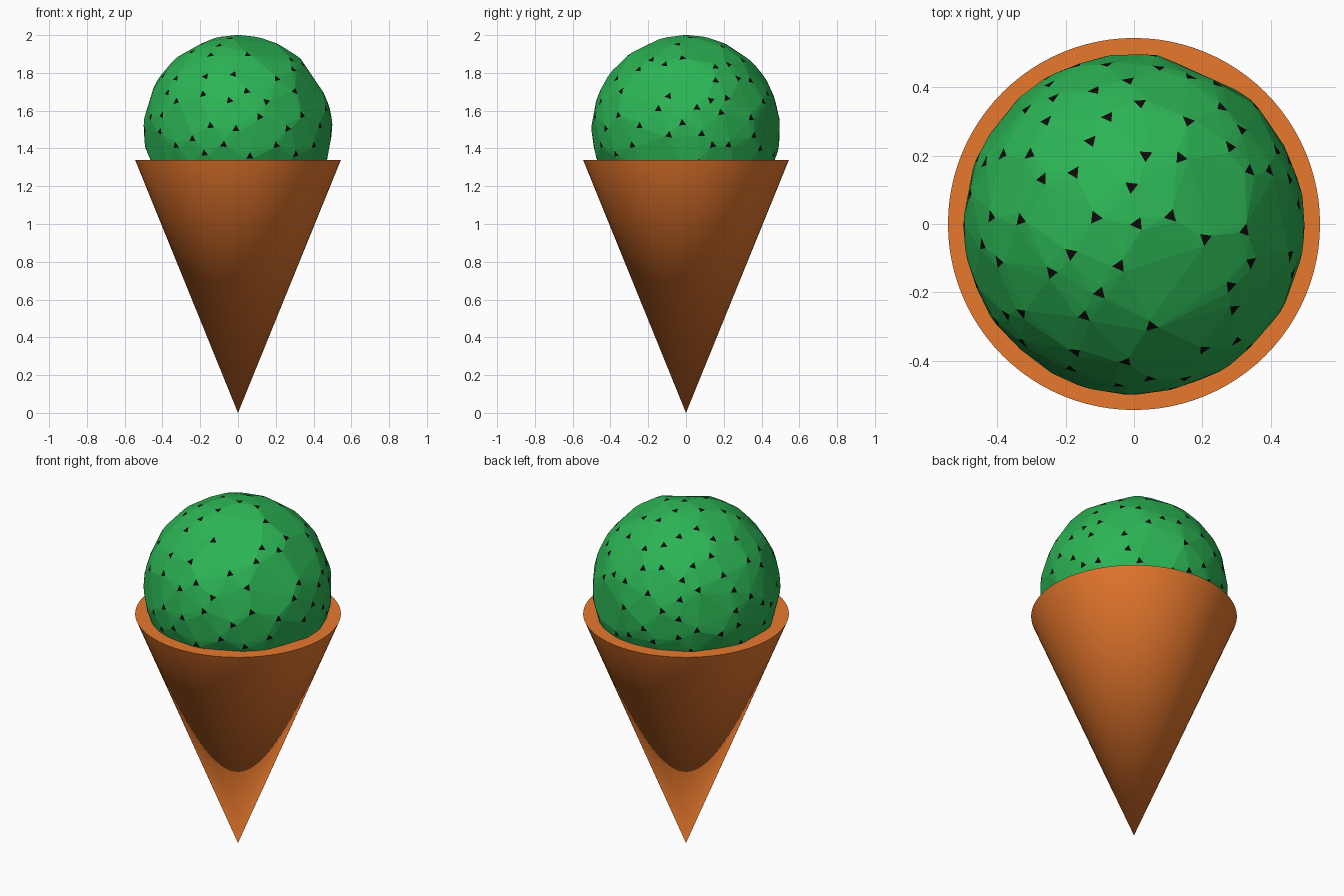
import bpy, bmesh, math, random
from mathutils import Vector

if "Cube" in bpy.data.objects:
    bpy.data.objects.remove(bpy.data.objects["Cube"])

random.seed(4)
R, CENTRE = 0.5, Vector((0, 0, 1.5))
CONE_R, CONE_H = 0.545, 1.34


def material(name, rgb):
    m = bpy.data.materials.new(name)
    m.diffuse_color = (*rgb, 1)
    m.use_nodes = True
    m.node_tree.nodes["Principled BSDF"].inputs["Base Color"].default_value = m.diffuse_color
    return m


# Waffle cone: point down, closed flat on top
bpy.ops.mesh.primitive_cone_add(vertices=96, radius1=0, radius2=CONE_R,
                                depth=CONE_H, location=(0, 0, CONE_H / 2))
cone = bpy.context.object
cone.name = "waffle_cone"
cone.data.materials.append(material("waffle", (0.80, 0.19, 0.027)))
bpy.ops.object.shade_smooth_by_angle(angle=math.radians(35))

# Chip directions: random but spaced apart, always one on top
dirs = [Vector((0.02, 0, 1)).normalized()]
while len(dirs) < 155:
    d = Vector([random.gauss(0, 1) for _ in range(3)]).normalized()
    if all((d - e).length > 0.17 for e in dirs):
        dirs.append(d)

# Scoop: faceted hull stretched between small triangular chips
bm = bmesh.new()
chip_of = {}
for i, d in enumerate(dirs):
    side = Vector((0, 0, 1)).cross(d).normalized()
    up = d.cross(side)
    turn = random.gauss(0, 0.25)
    for k in range(3):
        a = math.pi / 2 + turn + k * math.tau / 3
        p = d * R + (side * math.cos(a) + up * math.sin(a)) * 0.022
        chip_of[bm.verts.new(CENTRE + p.normalized() * R)] = i
bmesh.ops.convex_hull(bm, input=bm.verts[:])
bmesh.ops.recalc_face_normals(bm, faces=bm.faces[:])
for f in bm.faces:
    f.material_index = int(len({chip_of[v] for v in f.verts}) == 1)

mesh = bpy.data.meshes.new("ice_cream_scoop")
bm.to_mesh(mesh)
bm.free()
mesh.materials.append(material("mint", (0.025, 0.46, 0.09)))
mesh.materials.append(material("chocolate_chip", (0.004, 0.003, 0.003)))
bpy.context.collection.objects.link(bpy.data.objects.new("ice_cream_scoop", mesh))
